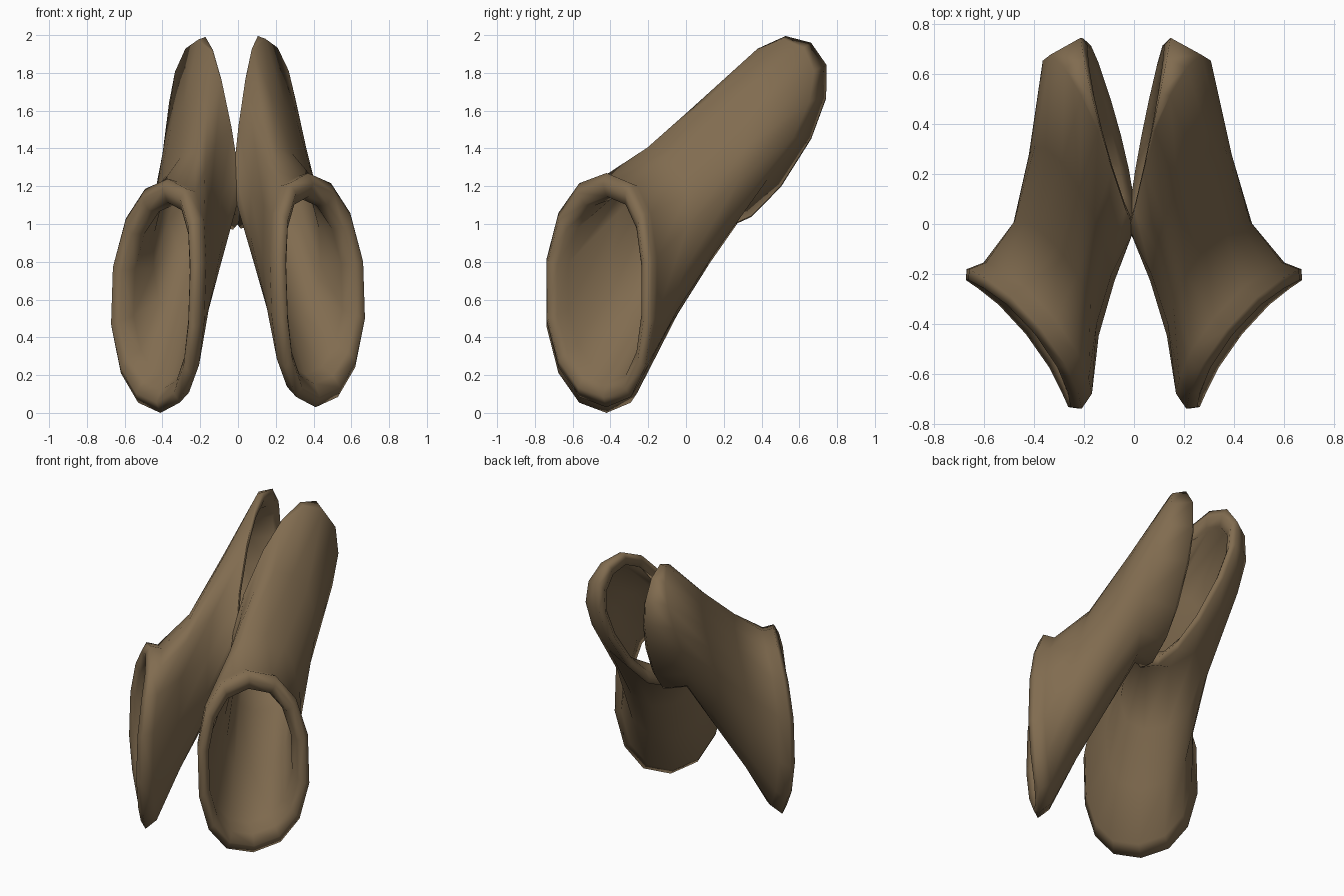
import bpy, bmesh, math
from mathutils import Vector as V

if "Cube" in bpy.data.objects:
    bpy.data.objects.remove(bpy.data.objects["Cube"])

mat = bpy.data.materials.new("brown")
mat.diffuse_color = (0.22, 0.15, 0.08, 1)
mat.use_nodes = True
mat.node_tree.nodes["Principled BSDF"].inputs["Base Color"].default_value = mat.diffuse_color
SIDES = 14
ANGLES = [2 * math.pi * (k + .5) / SIDES for k in range(SIDES)]


def spow(x, e=0.88):
    return math.copysign(abs(x) ** e, x)


def ring(base, s, shift=V((0, 0, 0)), side_weight=None, bend=V((0, 0, 0))):
    # oval cross-section; side_weight lets one side move further than the other,
    # bend curves the oval out of its plane at top and bottom
    c, a, b = base
    pts = []
    for w in ANGLES:
        k = side_weight(w) if side_weight else 1
        f = 1 + (s - 1) * k
        pts.append(c + shift * k + bend * math.sin(w) ** 2
                   + f * (a * spow(math.cos(w)) + b * spow(math.sin(w))))
    return pts


def mix(p, q, t):
    return [x.lerp(y, t) for x, y in zip(p, q)]


def shrink(p, s):
    c = sum(p, V((0, 0, 0))) / len(p)
    return [c + (x - c) * s for x in p]


def waist(p, amount):
    # pull in the upper outer side of a ring
    c = sum(p, V((0, 0, 0))) / len(p)
    return [c + (x - c) * (1 - amount * max(.15, math.cos(w - .7)))
            for x, w in zip(p, ANGLES)]


def sleeve(name, side, end_c, end_b, low_z):
    # oblique tube: a tall oval mouth at the front, a slanted oval mouth at the back
    low = (V((.465, -.48, low_z)), V((.23, .285, 0)), V((-.02, 0, .62)))
    top = (V(end_c), V((.03, .23, -.16)), V(end_b))
    in0, in1 = V((-.78, .62, 0)), V((.95, -.25, 0))
    bend = in0 * .065
    back = lambda w: max(0, .5 + .5 * math.cos(w - .15) - .18 * abs(math.sin(w)))

    l1 = ring(low, .94, in0 * .10 + V((0, 0, .02)), None, bend)
    t1 = ring(top, .86, in1 * .25, back)
    m1, m2 = waist(mix(l1, t1, .3), .24), waist(mix(l1, t1, .64), .15)
    loops_co = [ring(low, 1, in0 * .03, None, bend), l1, m1, m2, t1,
                ring(top, 1, in1 * .03, back),
                ring(top, .91), ring(top, .80, in1 * .03),             # back lip
                shrink(t1, .8), shrink(m2, .8), shrink(m1, .8), shrink(l1, .8),
                ring(low, .80, in0 * .03, None, bend),
                ring(low, .91, V((0, 0, 0)), None, bend)]              # front lip

    bm = bmesh.new()
    loops = [[bm.verts.new((p.x * side, p.y, p.z)) for p in lp] for lp in loops_co]
    for i, lo in enumerate(loops):
        hi = loops[(i + 1) % len(loops)]
        for k in range(SIDES):
            j = (k + 1) % SIDES
            bm.faces.new((lo[k], lo[j], hi[j], hi[k]))
    bmesh.ops.recalc_face_normals(bm, faces=bm.faces)
    for f in bm.faces:
        f.smooth = True
    me = bpy.data.meshes.new(name)
    bm.to_mesh(me)
    bm.free()
    me.materials.append(mat)
    ob = bpy.data.objects.new(name, me)
    bpy.context.collection.objects.link(ob)


# the two pieces are near mirror images; the left one leans outward a little more
sleeve("right_sleeve", 1, (.05, .365, 1.485), (.07, .30, .475), .65)
sleeve("left_sleeve", -1, (.09, .365, 1.48), (.10, .30, .475), .62)
